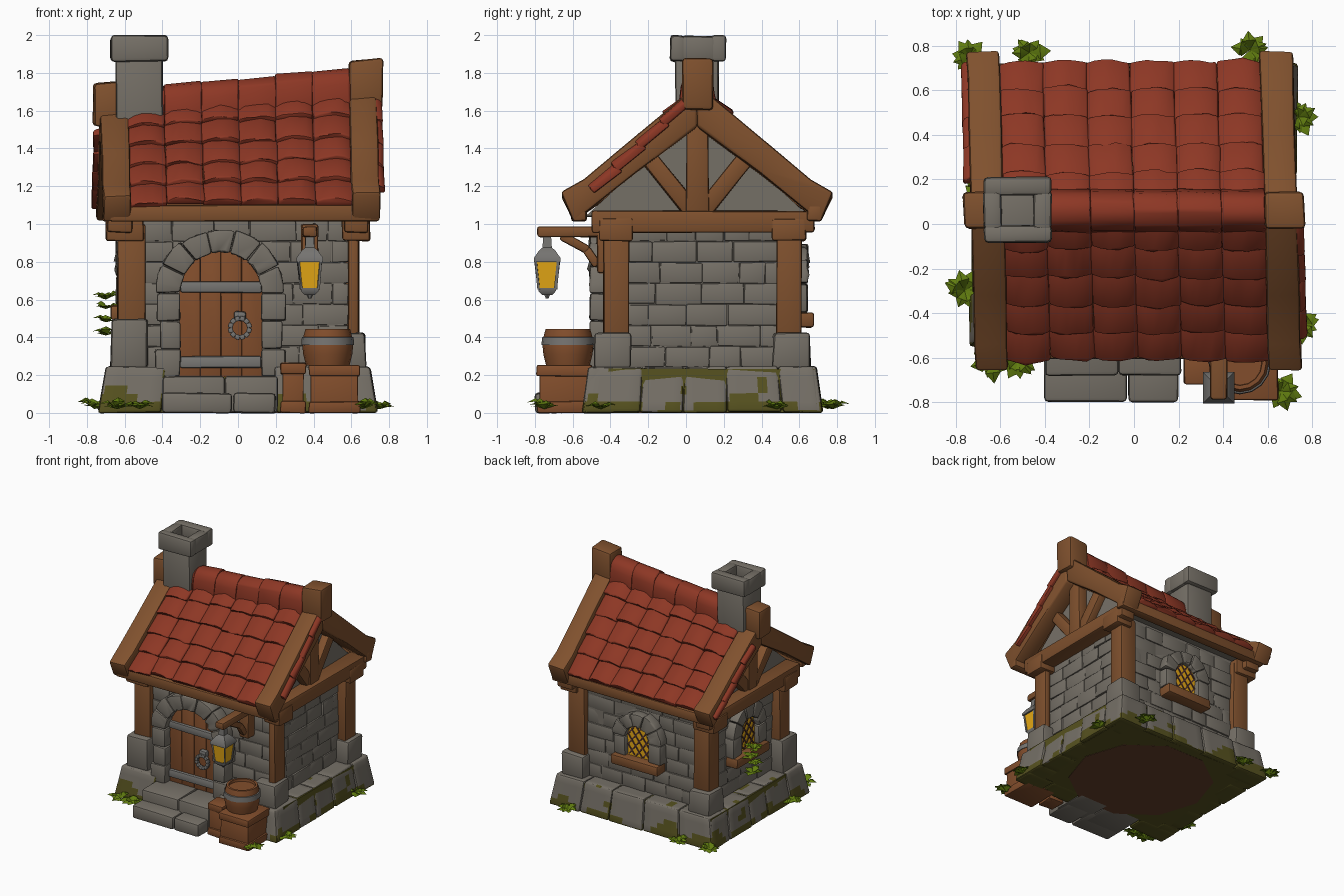
import bpy, bmesh, math, random
from mathutils import Matrix, Vector, noise

random.seed(4)
U = random.uniform
if "Cube" in bpy.data.objects:
    bpy.data.objects.remove(bpy.data.objects["Cube"])

def material(name, *rgb):
    m = bpy.data.materials.new(name)
    m.use_nodes = True
    m.diffuse_color = (*rgb, 1)
    m.node_tree.nodes["Principled BSDF"].inputs["Base Color"].default_value = (*rgb, 1)
    return m

stone = material("grey stone", .18, .162, .135)
wood = material("beam wood", .215, .082, .027)
plank = material("door and crate wood", .225, .076, .025)
clay = material("red clay", .265, .038, .018)
moss = material("moss", .095, .085, .014)
leaf = material("leaf green", .12, .205, .005)
amber = material("amber glass", .80, .40, .008)
lead = material("dark lead", .10, .04, .03)
iron = material("dull iron", .18, .175, .165)
earth = material("earth", .13, .05, .025)

def finish(name, bm, mats, rule=None):
    bmesh.ops.recalc_face_normals(bm, faces=bm.faces)
    me = bpy.data.meshes.new(name)
    if rule:
        for f in bm.faces:
            f.material_index = rule(f.calc_center_median())
    bm.to_mesh(me)
    bm.free()
    for m in mats:
        me.materials.append(m)
    me.shade_smooth()
    me.set_sharp_from_angle(angle=math.radians(40))
    ob = bpy.data.objects.new(name, me)
    bpy.context.collection.objects.link(ob)

def frame(o, x, z):
    x, z = Vector(x).normalized(), Vector(z).normalized()
    return Matrix.Translation(o) @ Matrix((x, z.cross(x), z)).transposed().to_4x4()

def prism(bm, pts, length, M=Matrix(), bev=.014, wob=.004):
    """Extrude a local XY outline along local Z, softening its sharp edges."""
    rings = [[bm.verts.new(M @ Vector((x + U(-wob, wob), y + U(-wob, wob), z + U(-wob, wob))))
              for x, y in pts] for z in (0, length)]
    a, b = rings
    n = len(pts)
    faces = [bm.faces.new(a), bm.faces.new(b)]
    faces += [bm.faces.new((a[i], a[(i + 1) % n], b[(i + 1) % n], b[i])) for i in range(n)]
    bmesh.ops.recalc_face_normals(bm, faces=faces)
    if bev:
        edges = {e for f in faces for e in f.edges if e.calc_face_angle(0) > .6}
        bmesh.ops.bevel(bm, geom=list(edges), offset=bev, segments=2, profile=.5,
                        affect='EDGES', clamp_overlap=True)

def block(bm, lo, hi, M=Matrix(), **kw):
    prism(bm, [(lo[0], lo[1]), (hi[0], lo[1]), (hi[0], hi[1]), (lo[0], hi[1])],
          hi[2] - lo[2], M @ Matrix.Translation((0, 0, lo[2])), **kw)

def beam(bm, p, q, w, d, side=(1, 0, 0), **kw):
    p, q = Vector(p), Vector(q)
    block(bm, (-w / 2, -d / 2, 0), (w / 2, d / 2, (q - p).length), frame(p, side, q - p), **kw)

def lathe(bm, profile, n, c, turn=0):
    rings = [[bm.verts.new((c[0] + r * math.cos(turn + math.tau * i / n),
                            c[1] + r * math.sin(turn + math.tau * i / n), z))
              for i in range(n)] for r, z in profile]
    for a, b in zip(rings, rings[1:]):
        for i in range(n):
            bm.faces.new((a[i], a[(i + 1) % n], b[(i + 1) % n], b[i]))
    bm.faces.new(rings[0])
    bm.faces.new(rings[-1])

def arc(r, cz, a0, a1, n):
    return [(r * math.cos(a0 + (a1 - a0) * i / n), cz + r * math.sin(a0 + (a1 - a0) * i / n))
            for i in range(n + 1)]

HY = .085
FLAT = frame((0, 0, 0), (1, 0, 0), (0, -1, 0))   # upright outline, pushed outward
ALONG = frame((0, 0, 0), (0, 1, 0), (1, 0, 0))   # side outline, pushed along x

def wall(angle, half):
    return (Matrix.Translation((0, HY, 0)) @ Matrix.Rotation(math.radians(angle), 4, 'Z')
            @ Matrix.Translation((0, -half, 0)))

def courses(bm, M, a, b, z0, z1, rows, wmin, wmax, back, bev):
    h = (z1 - z0) / rows
    for r in range(rows):
        x = a
        while x < b - .01:
            w = U(wmin, wmax)
            if b - x - w < wmin * .6:
                w = b - x
            block(bm, (x + .001, -U(.004, .016), z0 + r * h + .001),
                  (x + w - .001, back, z0 + r * h + h - .001), M, bev=bev)
            x += w

# Mossy plinth
bm = bmesh.new()
for ang, half, a, b in ((0, .62, -.73, -.4), (0, .62, .2, .73), (90, .715, -.62, .62),
                        (180, .62, -.73, .73), (270, .715, -.62, .62)):
    courses(bm, wall(ang, half), a, b, 0, .245, 1, .2, .33, .16, .014)
bmesh.ops.subdivide_edges(bm, edges=bm.edges, cuts=4, use_grid_fill=True)
for v in bm.verts:
    k = 1.015 - .06 * v.co.z / .25
    v.co.x, v.co.y = v.co.x * k, HY + (v.co.y - HY) * k
finish("plinth_stones", bm, [stone, moss],
       lambda c: int(c.z < .07 + .13 * noise.noise(c * 6) or noise.noise(c * 8) > .45))
bm = bmesh.new()
block(bm, (-.7, -.41, .004), (.7, .68, .235), bev=0)
finish("plinth_core", bm, [moss])
bm = bmesh.new()
lathe(bm, [(.56, 0), (.56, .006)], 10, (0, HY))
finish("earth_patch", bm, [earth])

# Walls and corner stones
bm = bmesh.new()
block(bm, (-.56, HY - .475, .2), (.56, HY + .475, 1.06), bev=0)
for ang, half, a, b in ((0, .475, -.5, .585), (90, .56, -.42, .42),
                        (180, .475, -.5, .5), (270, .56, -.42, .42)):
    courses(bm, wall(ang, half), a, b, .24, 1.02, 7, .13, .25, .05, .007)
finish("walls", bm, [stone])
bm = bmesh.new()
for sx in (-1, 1):
    for sy in (-1, 1):
        x, y = sx * .575, HY + sy * .475
        block(bm, (x - .1, y - .1, .23), (x + .1, y + .1, .5 if sx + sy == -2 else .42),
              bev=.02, wob=.008)
finish("corner_stones", bm, [stone])

# Timber frame
bm = bmesh.new()
for sx in (-1, 1):
    for y in (HY - .455, HY + .46):
        inner = .585 if sx > 0 and y < 0 else .492
        x0, x1 = sorted((sx * inner, sx * .64))
        block(bm, (x0, y - .068, .4), (x1, y + .068, 1.0))
        x0, x1 = sorted((sx * (.55 if sx > 0 else .5), sx * .7))
        block(bm, (x0, y - .09, .91), (x1, y + .09, 1.03))
    block(bm, (sx * .625 - .065, -.5, .955), (sx * .625 + .065, .68, 1.07))
finish("timber_frame", bm, [wood])

def settle(bm):
    """Lean the roof: the ridge drops to the right-hand side and the ends skew."""
    for v in bm.verts:
        if v.co.z > 1.05:
            v.co.z = 1.05 + (v.co.z - 1.05) * (.93 + .07 * v.co.x / .65)
        v.co.x -= .028 * (v.co.y - .06)

# Gable walls, rafters, king posts, braces and eave boards
bm = bmesh.new()
prism(bm, [(-.53, 1.04), (.65, 1.04), (.06, 1.59)], 1.16,
      Matrix.Translation((-.58, 0, 0)) @ ALONG, bev=0)
settle(bm)
finish("gable_walls", bm, [stone])
bm = bmesh.new()
for sx in (-1, 1):
    cx = sx * .658
    for s in (-1, 1):
        prof = [(0, 1.73), (.38, 1.42), (.60, 1.235), (.72, 1.165), (.655, 1.01), (.33, 1.265), (0, 1.51)]
        prism(bm, [(.06 + s * u, z) for u, z in prof], .148,
              Matrix.Translation((cx - .074, 0, 0)) @ ALONG, bev=.016)
        beam(bm, (sx * .6, .06 + s * .03, 1.07), (sx * .6, .06 + s * .27, 1.37), .09, .095)
    block(bm, (sx * .61 - .045, 0, 1.04), (sx * .61 + .045, .12, 1.58))
    block(bm, (sx * .675 - .09, -.022, 1.6), (sx * .675 + .09, .145, 1.87), bev=.02)
for y in (-.565, .68):
    block(bm, (-.7, y - .04, 1.015), (.73, y + .04, 1.105))
settle(bm)
finish("roof_timbers", bm, [wood])
bm = bmesh.new()
prism(bm, [(-.57, 1.10), (.06, 1.70), (.69, 1.10), (.69, 1.05), (.06, 1.60), (-.57, 1.05)], 1.26,
      Matrix.Translation((-.63, 0, 0)) @ ALONG, bev=0)
settle(bm)
finish("roof_deck", bm, [wood])

# Clay tiles
def tile(bm, x, s, u, w, length, lift=.03, drop=0):
    at = lambda u, h: Vector((x, .06 + s * u, 1.09 + .94 * (.67 - u) + h - drop))
    p, q = at(u, lift + U(-.006, .008)), at(u - length, 0)
    top = [(w * t, .022 * (1 - 4 * t * t)) for t in (.5, .3, .1, -.1, -.3, -.5)]
    prism(bm, top + [(-w / 2, -.035), (w / 2, -.035)], (q - p).length, frame(p, (s, 0, 0), q - p),
          bev=.009, wob=.005)

bm = bmesh.new()
for s in (-1, 1):
    for r in range(5):
        for c in range(6):
            tile(bm, -.49 + c * .196, s, .67 - r * .125 + U(-.008, .008), .197, .15)
    for r in range(4):
        tile(bm, -s * .722, s, (.57 if s < 0 else .66) - r * .125, .075, .15, .02, .02)
for c in range(6):
    prism(bm, [(.16, 1.63)] + [(.06 + y, z) for y, z in arc(.085, 1.74, 0, math.pi, 6)] + [(-.04, 1.63)],
          .2, Matrix.Translation((-.59 + c * .196, 0, U(-.008, .008))) @ ALONG, bev=.01)
settle(bm)
finish("roof_tiles", bm, [clay])

# Chimney with an open cap
bm = bmesh.new()
block(bm, (-.645, -.055, 1.42), (-.4, .175, 1.88), bev=.018, wob=.006)
for y in (-.085, .13):
    block(bm, (-.675, y, 1.86), (-.37, y + .08, 2.0), bev=.02)
for x in (-.675, -.45):
    block(bm, (x, -.03, 1.862), (x + .08, .155, 1.995), bev=.02)
finish("chimney", bm, [stone])

# Arched door and windows
def arch(bm, M, r0, r1, z0, zc, depth, jambs, wedges):
    h = (zc - z0) / jambs
    for s in (-1, 1):
        for j in range(jambs):
            k = U(-.015, .015)
            a, b = sorted((s * r0, s * (r1 + k)))
            block(bm, (a, -depth, z0 + j * h), (b, .02, z0 + j * h + h - .002), M)
    for i in range(wedges):
        a, b = math.pi * i / wedges + .005, math.pi * (i + 1) / wedges - .005
        prism(bm, arc(r0, zc, a, b, 3) + arc(r1 + U(-.008, .012), zc, b, a, 3), depth, M @ FLAT, bev=.012)

def pane(r, z0, zc):
    return [(-r, z0), (r, z0)] + arc(r, zc, 0, math.pi, 12)

front = wall(0, .475) @ Matrix.Translation((-.09, 0, 0))
bm = bmesh.new()
arch(bm, front, .215, .335, .19, .635, .12, 3, 7)
finish("door_arch", bm, [stone])
bm = bmesh.new()
for i in range(4):
    x = -.22 + i * .11
    top = [.635 + math.sqrt(max(0, .225 ** 2 - t * t)) for t in (x, x + .055, x + .11)]
    prism(bm, [(x, .19), (x + .109, .19), (x + .109, top[2]), (x + .055, top[1]), (x, top[0])], .05,
          front @ FLAT, bev=.005, wob=.001)
finish("door_planks", bm, [plank])
bm = bmesh.new()
for z in (.24, .635):
    block(bm, (-.215, -.075, z), (.215, -.03, z + .062), front, bev=.01)
ring = [Vector((.1 + x, -.085, z)) for x, z in arc(.052, .45, 0, math.tau, 12)]
for a, b in zip(ring, ring[1:]):
    beam(bm, front @ a, front @ b, .026, .026, (0, 1, 0), bev=.005, wob=0)
block(bm, (.07, -.085, .485), (.13, -.045, .535), front, bev=.012)
finish("door_iron", bm, [iron])

glass, frames, sills, lattice = (bmesh.new() for _ in range(4))
for M in (wall(180, .475), wall(270, .56) @ Matrix.Translation((0, 0, .04))):
    arch(frames, M, .105, .215, .53, .685, .085, 1, 5)
    prism(glass, pane(.11, .52, .685), .045, M @ FLAT, bev=0, wob=0)
    block(sills, (-.21, -.115, .45), (.21, .02, .53), M)
    for s in (-1, 1):
        for k in range(-3, 4):
            line = [(t * .01, .66 + k * .085 + s * t * .013) for t in range(-10, 11)]
            line = [(x, z) for x, z in line if z > .53 and (z < .685 or math.hypot(x, z - .685) < .105)]
            if len(line) > 2:
                a, b = (M @ Vector((x, -.046, z)) for x, z in (line[0], line[-1]))
                beam(lattice, a, b, .01, .01, M.to_3x3() @ Vector((0, 1, 0)), bev=0, wob=0)
finish("window_glass", glass, [amber])
finish("window_arches", frames, [stone])
finish("window_sills", sills, [wood])
finish("window_lattice", lattice, [lead])

# Front steps
bm = bmesh.new()
for x0, x1 in ((-.4, -.03), (-.028, .2)):
    block(bm, (x0, -.80, 0), (x1, -.55, .105), bev=.018)
for x0, x1 in ((-.4, -.07), (-.068, .21)):
    block(bm, (x0, -.68, .0), (x1, -.38, .195), bev=.018)
finish("front_steps", bm, [stone])

# Hanging lantern
LX, LY = .38, -.735
bm = bmesh.new()
block(bm, (LX - .045, -.47, .74), (LX + .045, -.38, 1.0))
block(bm, (LX - .04, -.79, .93), (LX + .04, -.4, .985))
for p, q in (((LX, -.47, .78), (LX, -.53, .87)), ((LX, -.52, .86), (LX, -.66, .94))):
    beam(bm, p, q, .05, .045)
finish("lantern_bracket", bm, [wood])
bm, gl = bmesh.new(), bmesh.new()
lathe(bm, [(.04, .625), (.065, .645), (.068, .66), (.05, .663)], 4, (LX, LY), math.pi / 4)
lathe(bm, [(.1, .80), (.1, .82), (.06, .86), (.035, .875), (.03, .93)], 4, (LX, LY), math.pi / 4)
lathe(gl, [(.062, .655), (.082, .805)], 4, (LX, LY), math.pi / 4)
for sx in (-1, 1):
    for sy in (-1, 1):
        beam(bm, (LX + sx * .044, LY + sy * .044, .655), (LX + sx * .06, LY + sy * .06, .81), .012, .012, bev=0)
lathe(bm, [(.008, .605), (.02, .63)], 6, (LX, LY))
finish("lantern_frame", bm, [iron])
finish("lantern_glass", gl, [amber])

# Crates and barrel
bm = bmesh.new()
for x0, y0, x1, y1, h in ((.375, -.79, .645, -.5, .255), (.225, -.72, .36, -.58, .265)):
    block(bm, (x0 + .012, y0 + .012, 0), (x1 - .012, y1 - .012, h - .03), bev=.006)
    for z in (0, h - .06):
        block(bm, (x0, y0, z), (x1, y1, z + .06), bev=.01)
finish("crates", bm, [plank])
bm = bmesh.new()
B = (.475, -.625)
lathe(bm, [(.115, .25), (.13, .31), (.135, .36), (.13, .40), (.118, .445), (.1, .445), (.098, .425)], 16, B)
finish("barrel", bm, [plank])
bm = bmesh.new()
lathe(bm, [(.13, .36), (.14, .36), (.137, .40), (.12, .405)], 16, B)
finish("barrel_hoop", bm, [iron])

# Plants
def clump(bm, c, n=11, size=.1, rise=.45):
    c = Vector(c)
    for k in range(n):
        a, L = k * 2.4 + U(-.3, .3), size * U(.65, 1.0)
        out, side = Vector((math.cos(a), math.sin(a), 0)), Vector((-math.sin(a), math.cos(a), 0))
        up = Vector((0, 0, L * U(.5, 1.5) * rise))
        pts = [c, c + out * L * .5 + side * L * .36 + up * .7, c + out * L + up * .6,
               c + out * L * .5 - side * L * .36 + up * .7]
        mid = bm.verts.new(c + out * L * .5 + up)
        vs = [bm.verts.new(p) for p in pts]
        for i in range(4):
            bm.faces.new((vs[i], vs[(i + 1) % 4], mid))

bm = bmesh.new()
for x, y in ((-.74, .75), (-.47, .77), (.52, .78), (.74, .48), (.75, -.45), (.66, -.75),
             (-.52, -.61), (-.64, -.62), (-.76, -.3)):
    clump(bm, (x, y, .02))
for z, d in ((.6, .0), (.55, .04), (.48, .0), (.41, .02)):
    clump(bm, (-.7, .12 + d, z), 8, .085, .4)
finish("plants", bm, [leaf])
